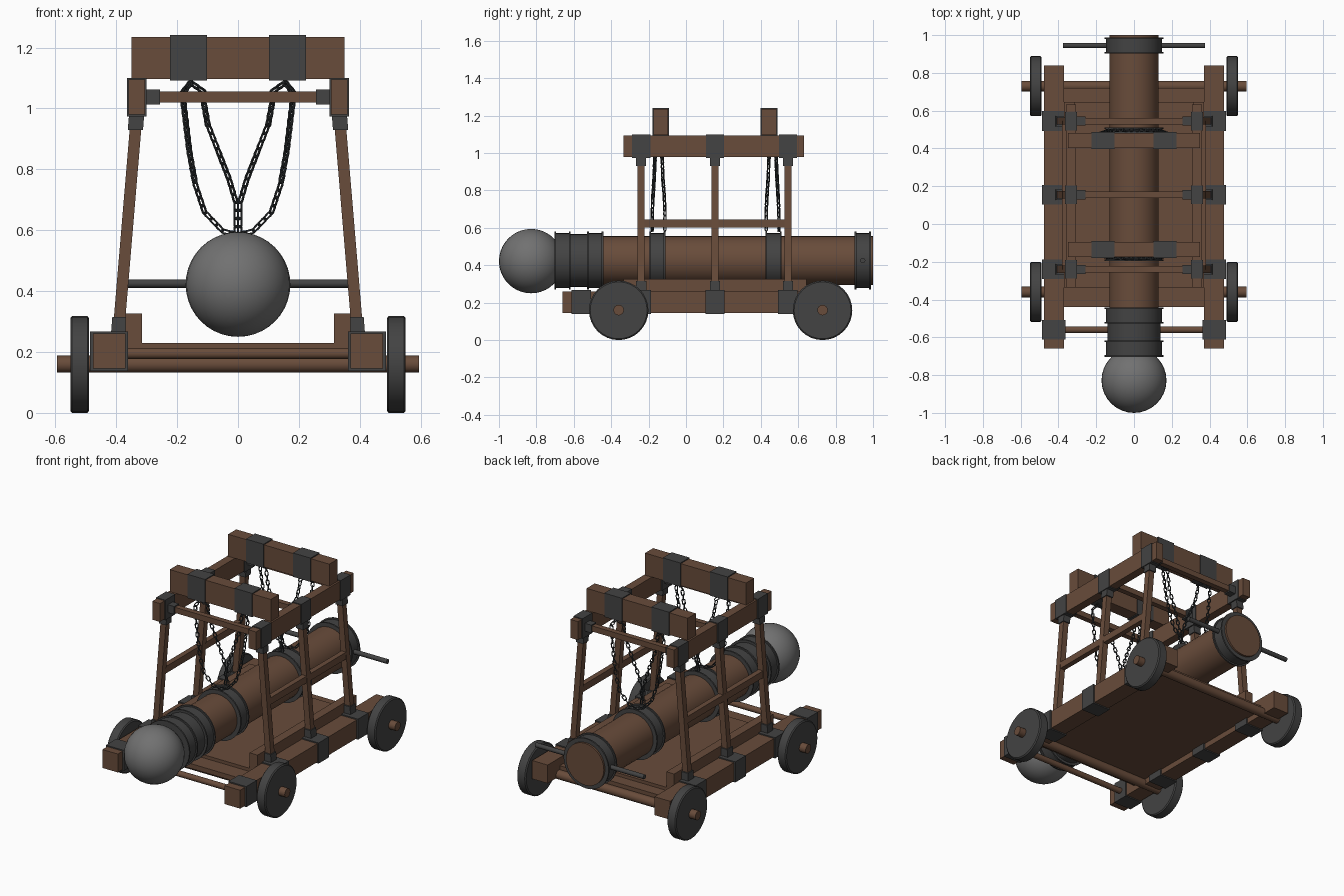
import bpy, bmesh, math
from mathutils import Vector, Matrix

if "Cube" in bpy.data.objects:
    bpy.data.objects.remove(bpy.data.objects["Cube"])


def material(name, rgb):
    m = bpy.data.materials.new(name)
    m.diffuse_color = (*rgb, 1)
    m.use_nodes = True
    m.node_tree.nodes["Principled BSDF"].inputs["Base Color"].default_value = m.diffuse_color
    return m


WOOD = material("brown wood", (0.140, 0.072, 0.043))
IRON = material("dark iron", (0.056, 0.056, 0.056))
STEEL = material("grey steel", (0.165, 0.165, 0.165))
CHAIN = material("chain metal", (0.035, 0.040, 0.043))


def finish(name, bm, mat, smooth=False):
    bmesh.ops.recalc_face_normals(bm, faces=bm.faces)
    me = bpy.data.meshes.new(name)
    bm.to_mesh(me)
    bm.free()
    me.materials.append(mat)
    ob = bpy.data.objects.new(name, me)
    bpy.context.collection.objects.link(ob)
    if smooth:
        bpy.ops.object.select_all(action='DESELECT')
        ob.select_set(True)
        bpy.context.view_layer.objects.active = ob
        bpy.ops.object.shade_smooth_by_angle(angle=math.radians(35))
    return ob


def box(name, x, y, z, mat):
    """Box from (min, max) ranges."""
    bm = bmesh.new()
    size = [r[1] - r[0] for r in (x, y, z)]
    mid = [(r[1] + r[0]) / 2 for r in (x, y, z)]
    bmesh.ops.create_cube(bm, size=1, matrix=Matrix.Translation(mid) @ Matrix.Diagonal((*size, 1)))
    return finish(name, bm, mat)


def sides(name, x, y, z, mat):
    """The same box on the right and the left."""
    box(name + "_right", x, y, z, mat)
    box(name + "_left", (-x[1], -x[0]), y, z, mat)


def beam(name, a, b, w, d, mat):
    """Leaning post with horizontal ends: w along x, d along y."""
    bm = bmesh.new()
    rings = [[bm.verts.new((p[0] + i * w / 2, p[1] + j * d / 2, p[2]))
              for i, j in ((-1, -1), (1, -1), (1, 1), (-1, 1))] for p in (a, b)]
    for r in rings:
        bm.faces.new(r)
    for k in range(4):
        n = (k + 1) % 4
        bm.faces.new((rings[0][k], rings[0][n], rings[1][n], rings[1][k]))
    return finish(name, bm, mat)


def lathe(name, axis, centre, profile, mat, seg=32):
    """Turn (position, radius) points about the x or y axis."""
    bm = bmesh.new()
    rings = []
    for t, r in profile:
        ring = []
        for k in range(seg):
            a = 2 * math.pi * k / seg
            u, v = r * math.cos(a), r * math.sin(a)
            p = (t, u, v) if axis == 'x' else (u, t, v)
            ring.append(bm.verts.new(Vector(p) + Vector(centre)))
        rings.append(ring)
    for a, b in zip(rings, rings[1:]):
        for k in range(seg):
            n = (k + 1) % seg
            bm.faces.new((a[k], a[n], b[n], b[k]))
    bm.faces.new(rings[0])
    bm.faces.new(rings[-1])
    return finish(name, bm, mat, True)


def rod(name, axis, centre, half, r, mat, seg=16):
    return lathe(name, axis, centre, [(-half, r), (half, r)], mat, seg)


POSTS = (-0.24, 0.155, 0.545)
RAM_Z = 0.425

# Chassis: outer rails, inner rails, deck planks
sides("base_rail", (0.37, 0.477), (-0.66, 0.84), (0.145, 0.26), WOOD)
sides("inner_rail", (0.315, 0.37), (-0.335, 0.645), (0.2, 0.327), WOOD)
box("lower_deck", (-0.37, 0.37), (-0.44, 0.72), (0.18, 0.21), WOOD)
box("upper_deck", (-0.37, 0.37), (-0.335, 0.645), (0.21, 0.23), WOOD)
rod("front_crossbar", 'x', (0, -0.56, 0.195), 0.375, 0.018, WOOD)

# Iron straps around the base rails
for i, y in enumerate((-0.56,) + POSTS):
    sides(f"base_strap_{i}", (0.362, 0.486), (y - 0.052, y + 0.052), (0.138, 0.267), IRON)

# Axles and wheels
for label, y in (("front", -0.36), ("rear", 0.73)):
    rod(label + "_axle", 'x', (0, y, 0.16), 0.595, 0.028, WOOD)
    for s, side in ((-1, "left"), (1, "right")):
        lathe(f"{label}_wheel_{side}", 'x', (s * 0.52, y, 0.159),
              [(-0.031, 0.152), (-0.025, 0.159), (0.025, 0.159), (0.031, 0.152)], IRON)

# Leaning posts with iron sockets, upper beam straps and top cross rods
for i, y in enumerate(POSTS):
    for s, side in ((-1, "left"), (1, "right")):
        beam(f"post_{side}_{i}", (s * 0.394, y, 0.25), (s * 0.331, y, 1.0), 0.038, 0.038, WOOD)
        beam(f"post_foot_{side}_{i}", (s * 0.392, y, 0.262), (s * 0.388, y, 0.315), 0.05, 0.055, IRON)
        beam(f"post_head_{side}_{i}", (s * 0.337, y, 0.93), (s * 0.333, y, 0.98), 0.05, 0.052, IRON)
    sides(f"upper_strap_{i}", (0.301, 0.364), (y - 0.049, y + 0.049), (0.974, 1.1), IRON)
    box(f"top_crossbar_{i}", (-0.305, 0.305), (y - 0.017, y + 0.017), (1.02, 1.055), WOOD)
    sides(f"crossbar_cap_{i}", (0.257, 0.305), (y - 0.024, y + 0.024), (1.013, 1.062), IRON)

# Side beams and mid rails
sides("upper_beam", (0.306, 0.359), (-0.335, 0.632), (0.98, 1.095), WOOD)
sides("mid_rail", (0.347, 0.38), (-0.24, 0.545), (0.602, 0.645), WOOD)

# Hanging beams across the top with iron straps
HANGERS = (-0.135, 0.443)
for i, y in enumerate(HANGERS):
    box(f"hanging_beam_{i}", (-0.35, 0.35), (y - 0.04, y + 0.04), (1.097, 1.235), WOOD)
    sides(f"hanging_strap_{i}", (0.102, 0.224), (y - 0.045, y + 0.045), (1.092, 1.241), IRON)

# Ram log, ball head, iron sleeve and flanged bands
rod("ram_log", 'y', (0, 0.15, RAM_Z), 0.85, 0.131, WOOD, 32)
rod("ram_sleeve", 'y', (0, -0.574, RAM_Z), 0.126, 0.141, IRON, 32)
bm = bmesh.new()
bmesh.ops.create_uvsphere(bm, u_segments=32, v_segments=20, radius=0.172,
                          matrix=Matrix.Translation((0, -0.828, 0.422)))
finish("ram_head", bm, STEEL, True)
for i, y in enumerate((-0.66, -0.485, -0.153, 0.468, 0.945)):
    lathe(f"ram_band_{i}", 'y', (0, y, RAM_Z),
          [(-0.043, 0.13), (-0.043, 0.156), (-0.034, 0.156), (-0.034, 0.147),
           (0.034, 0.147), (0.034, 0.156), (0.043, 0.156), (0.043, 0.13)], IRON)
rod("rear_handle", 'x', (0, 0.945, RAM_Z), 0.375, 0.014, IRON, 12)


def chain(name, points, pitch=0.027):
    """Interlocked oval links along a path, every other one turned a quarter."""
    pts = [Vector(p) for p in points]
    bm = bmesh.new()
    total = sum((b - a).length for a, b in zip(pts, pts[1:]))
    count = round(total / pitch)
    for k in range(count):
        d = (k + 0.5) * total / count
        for a, b in zip(pts, pts[1:]):
            seg = (b - a).length
            if d <= seg:
                break
            d -= seg
        rot = (b - a).to_track_quat('Z', 'Y').to_matrix().to_4x4()
        place = Matrix.Translation(a + (b - a).normalized() * d) @ rot
        place = place @ Matrix.Rotation(math.pi / 4 + (k % 2) * math.pi / 2, 4, 'Z')
        rings = []
        for m in range(12):
            t = 2 * math.pi * m / 12
            c, s = math.cos(t), math.sin(t)
            mid = Vector((0.0085 * c, 0, 0.0085 * s + math.copysign(0.0075, s + 1e-6)))
            rings.append([bm.verts.new(place @ (mid + 0.0033 * Vector(
                (c * math.cos(q), math.sin(q), s * math.cos(q)))))
                for q in (j * math.pi / 3 for j in range(6))])
        for m in range(12):
            r0, r1 = rings[m], rings[(m + 1) % 12]
            for j in range(6):
                n = (j + 1) % 6
                bm.faces.new((r0[j], r0[n], r1[n], r1[j]))
    finish(name, bm, CHAIN, True)


# Chain loops: over each strap, one strand to the log top, one around its shoulder
LOOP = [(0.0, 0.585, 1), (0.05, 0.597, 1), (0.11, 0.66, 1), (0.14, 0.75, .9), (0.16, 0.86, .7),
        (0.183, 1.05, .45), (0.155, 1.085, 0), (0.12, 1.06, -.4), (0.10, 0.95, -.6),
        (0.065, 0.86, -.7), (0.03, 0.77, -.9), (0.006, 0.69, -1), (0.006, 0.585, -1)]
for i, y in enumerate(HANGERS):
    turn = -1 if i == 0 else 1
    yc = y - 0.012 if i == 0 else y + 0.02
    for s, side in ((-1, "left"), (1, "right")):
        chain(f"chain_{side}_{i}", [(s * x, yc + turn * 0.034 * o, z) for x, z, o in LOOP])
